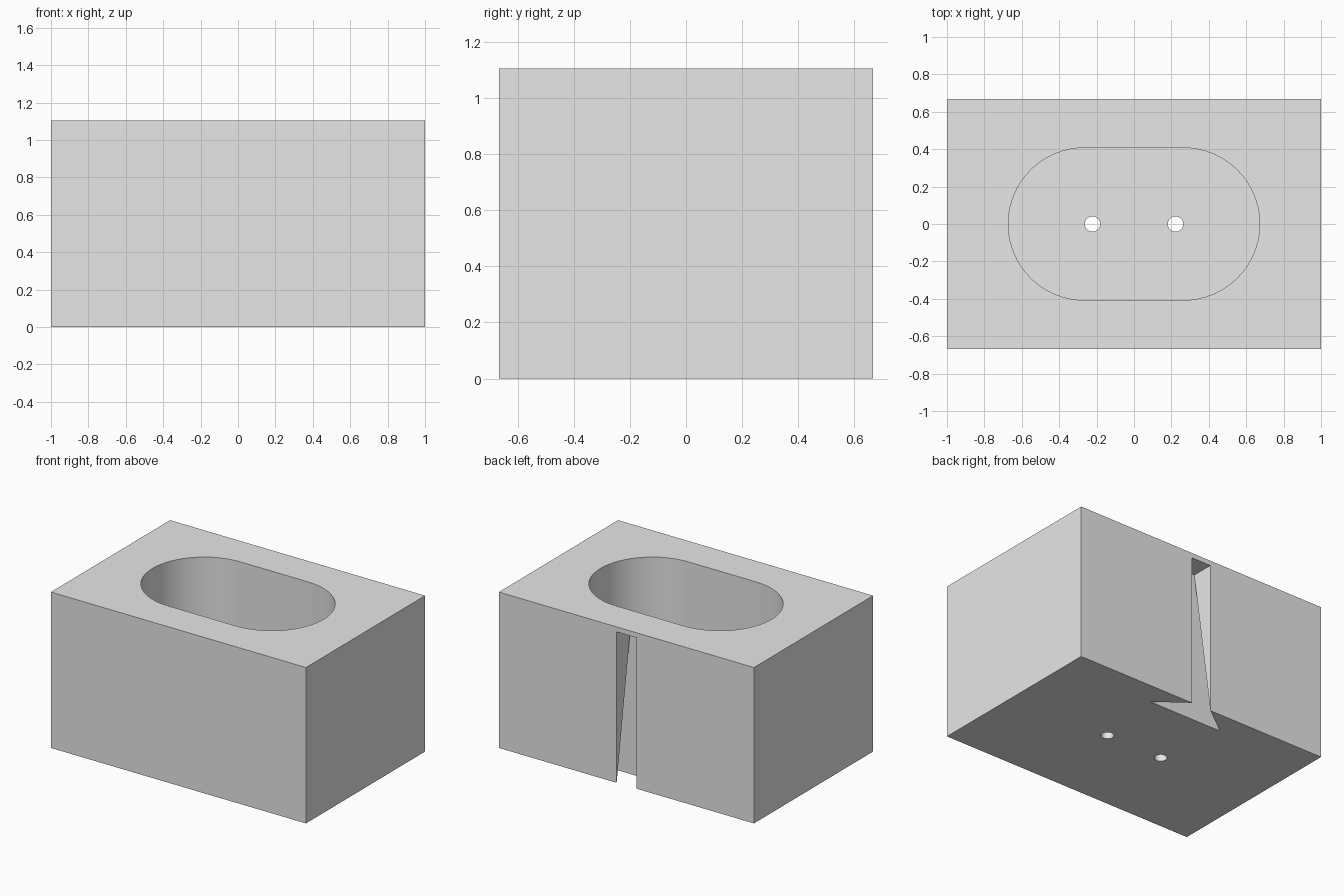
import bpy
import bmesh
from math import sin, cos, pi
from mathutils import Vector

cube = bpy.data.objects.get("Cube")
if cube:
    bpy.data.objects.remove(cube, do_unlink=True)

HALF_X, HALF_Y, HEIGHT = 1.0, 0.667, 1.105
FLOOR = 0.10                                   # pocket floor thickness
SLOT_HALF, SLOT_DEPTH, SLOT_TOP = 0.077, 0.16, 1.07
FLARE_HALF = 0.29                              # slot half width at its deep lower edge

grey = bpy.data.materials.new("light_grey")
grey.use_nodes = True
grey.diffuse_color = (0.8, 0.8, 0.8, 1)
grey.node_tree.nodes["Principled BSDF"].inputs["Base Color"].default_value = (0.8, 0.8, 0.8, 1)


def make_object(name, bm):
    bmesh.ops.recalc_face_normals(bm, faces=bm.faces)
    mesh = bpy.data.meshes.new(name)
    bm.to_mesh(mesh)
    bm.free()
    mesh.materials.append(grey)
    obj = bpy.data.objects.new(name, mesh)
    bpy.context.collection.objects.link(obj)
    return obj


def box(name, x0, x1, y0, y1, z0, z1):
    return hull(name, [(x, y, z) for x in (x0, x1) for y in (y0, y1) for z in (z0, z1)])


def hull(name, points):
    bm = bmesh.new()
    for p in points:
        bm.verts.new(p)
    bmesh.ops.convex_hull(bm, input=bm.verts)
    bmesh.ops.dissolve_limit(bm, angle_limit=0.001, verts=bm.verts, edges=bm.edges)
    return make_object(name, bm)


def stadium(name, cx, straight, radius, z0, z1, steps):
    """Vertical prism: two half circles joined by straight sides."""
    bm = bmesh.new()
    ring = []
    for side, start in ((1, -pi / 2), (-1, pi / 2)):
        for i in range(steps + (straight > 0)):
            a = start + pi * i / steps
            ring.append(bm.verts.new((cx + side * straight + radius * cos(a), radius * sin(a), z0)))
    face = bm.faces.new(ring)
    top = bmesh.ops.extrude_face_region(bm, geom=[face])["geom"]
    bmesh.ops.translate(bm, vec=(0, 0, z1 - z0),
                        verts=[v for v in top if isinstance(v, bmesh.types.BMVert)])
    return make_object(name, bm)


def cut(target, cutter):
    mod = target.modifiers.new("cut", 'BOOLEAN')
    mod.operation = 'DIFFERENCE'
    mod.solver = 'EXACT'
    mod.object = cutter
    bpy.context.view_layer.objects.active = target
    bpy.ops.object.modifier_apply(modifier=mod.name)
    bpy.data.objects.remove(cutter, do_unlink=True)


# Solid block
block = box("holder_block", -HALF_X, HALF_X, -HALF_Y, HALF_Y, 0, HEIGHT)

# Rounded pocket in the top, with two drain holes through the floor
cut(block, stadium("pocket_cutter", 0, 0.265, 0.407, FLOOR, HEIGHT + 0.1, 32))
for x in (-0.222, 0.222):
    cut(block, stadium("drain_cutter", x, 0, 0.041, -0.1, FLOOR + 0.1, 16))

# Straight mounting slot in the back, open at the bottom
deep_y = HALF_Y - SLOT_DEPTH
cut(block, box("slot_cutter", -SLOT_HALF, SLOT_HALF, deep_y, HALF_Y + 0.1, -0.1, SLOT_TOP))

# Undercut flare that widens the slot towards the bottom
flare = []
for side in (-1, 1):
    apex = Vector((side * SLOT_HALF, deep_y, SLOT_TOP))
    mouth = Vector((side * SLOT_HALF, HALF_Y, 0))
    deep = Vector((side * FLARE_HALF, deep_y, 0))
    flare += [apex, apex.lerp(mouth, 1.1), apex.lerp(deep, 1.1)]
cut(block, hull("flare_cutter", flare))

# Smooth the curved walls, keep the edges sharp
bpy.ops.object.select_all(action='DESELECT')
block.select_set(True)
bpy.context.view_layer.objects.active = block
bpy.ops.object.shade_smooth_by_angle(angle=0.5)
